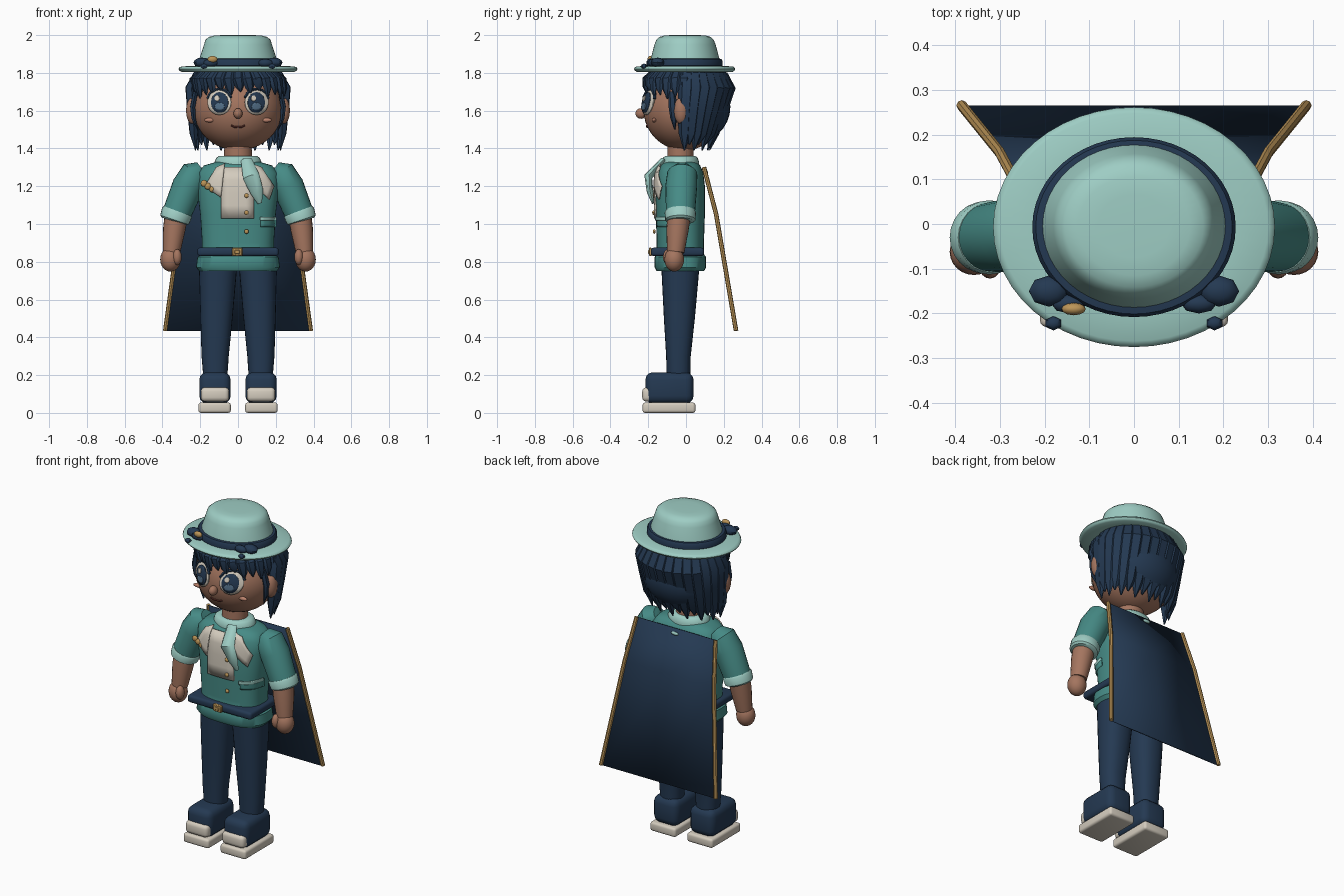
import bpy, bmesh, math
from mathutils import Vector

if "Cube" in bpy.data.objects:
    bpy.data.objects.remove(bpy.data.objects["Cube"])


def material(name, r, g, b):
    m = bpy.data.materials.new(name)
    lin = [((c / 255 + 0.055) / 1.055) ** 2.4 for c in (r, g, b)]
    m.diffuse_color = (*lin, 1)
    m.use_nodes = True
    m.node_tree.nodes["Principled BSDF"].inputs["Base Color"].default_value = m.diffuse_color
    return m


SKIN = material("skin", 164, 117, 95)
NAVY = material("navy", 36, 57, 82)
TEAL = material("teal", 70, 139, 134)
MINT = material("pale_teal", 158, 205, 196)
CREAM = material("cream", 212, 204, 190)
GOLD = material("gold", 188, 149, 88)
BLUSH = material("blush", 186, 130, 108)
MOUTH = material("mouth_brown", 105, 55, 48)
IRIS = material("iris_blue", 82, 110, 135)


def finish(name, bm, mat, angle=40):
    bmesh.ops.recalc_face_normals(bm, faces=bm.faces)
    me = bpy.data.meshes.new(name)
    bm.to_mesh(me)
    bm.free()
    me.shade_smooth()
    me.set_sharp_from_angle(angle=math.radians(angle))
    me.materials.append(mat)
    ob = bpy.data.objects.new(name, me)
    bpy.context.collection.objects.link(ob)
    return ob


def skin_rings(name, rings, mat):
    bm = bmesh.new()
    vs = [[bm.verts.new(p) for p in ring] for ring in rings]
    n = len(vs[0])
    for a, b in zip(vs, vs[1:]):
        for i in range(n):
            bm.faces.new((a[i], a[(i + 1) % n], b[(i + 1) % n], b[i]))
    bm.faces.new(vs[0])
    bm.faces.new(vs[-1])
    return finish(name, bm, mat)


def loft(name, rows, mat, n=32, e=2.0):
    """Stack of (x, y, z, rx, ry) superellipses."""
    def ring(cx, cy, z, rx, ry):
        out = []
        for i in range(n):
            a = math.tau * i / n
            c, s = math.cos(a), math.sin(a)
            out.append((cx + rx * math.copysign(abs(c) ** (2 / e), c),
                        cy + ry * math.copysign(abs(s) ** (2 / e), s), z))
        return out
    return skin_rings(name, [ring(*r) for r in rows], mat)


def tube(name, pts, mat, n=16, ref=(1, 0, 0), flat=1.0):
    """Tapered tube through (x, y, z, radius) points."""
    ps, rings = [Vector(p[:3]) for p in pts], []
    for i, p in enumerate(ps):
        t = (ps[min(i + 1, len(ps) - 1)] - ps[max(i - 1, 0)]).normalized()
        u = Vector(ref)
        u = (u - t * u.dot(t)).normalized()
        v = t.cross(u)
        rings.append([p + pts[i][3] * (u * math.cos(a) + v * flat * math.sin(a))
                      for a in (math.tau * k / n for k in range(n))])
    return skin_rings(name, rings, mat)


def ball(name, loc, rad, mat, seg=24, keep=None):
    bm = bmesh.new()
    bmesh.ops.create_uvsphere(bm, u_segments=seg, v_segments=max(6, seg // 2), radius=1)
    for v in bm.verts:
        v.co = Vector(c + k * r for c, k, r in zip(loc, v.co, rad))
    if keep:
        drop = [f for f in bm.faces if not keep(f.calc_center_median())]
        bmesh.ops.delete(bm, geom=drop, context='FACES')
    return finish(name, bm, mat)


def box(name, lo, hi, mat, bevel=0.0, seg=3):
    bm = bmesh.new()
    bmesh.ops.create_cube(bm, size=1)
    for v in bm.verts:
        v.co = Vector((a + b) / 2 + k * (b - a) for a, b, k in zip(lo, hi, v.co))
    if bevel:
        bmesh.ops.bevel(bm, geom=list(bm.edges), offset=bevel, segments=seg,
                        affect='EDGES', profile=0.5)
    return finish(name, bm, mat)


def decal(name, pts, surface, off, mat):
    """Thin plate: an x-z outline laid on a front surface."""
    bm = bmesh.new()
    bm.faces.new([bm.verts.new((x, 0, z)) for x, z in pts])
    bmesh.ops.triangulate(bm, faces=list(bm.faces))
    bmesh.ops.subdivide_edges(bm, edges=list(bm.edges), cuts=3, use_grid_fill=True)
    for v in bm.verts:
        v.co.y = surface(v.co.x, v.co.z) - off
    ob = finish(name, bm, mat)
    s = ob.modifiers.new("thickness", 'SOLIDIFY')
    s.thickness, s.offset = 0.008, 0
    return ob


def oval(cx, cz, rx, rz, n=20):
    return [(cx + rx * math.cos(math.tau * i / n), cz + rz * math.sin(math.tau * i / n))
            for i in range(n)]


# Jacket body
TE = 2.7
BODY = [(0, -.03, .75, .205, .125), (0, -.03, .77, .222, .136), (0, -.03, .825, .215, .136),
        (0, -.03, .84, .192, .125), (0, -.03, .9, .19, .125), (0, -.03, 1.05, .2, .13),
        (0, -.03, 1.2, .218, .13), (0, -.03, 1.27, .215, .122), (0, -.03, 1.31, .18, .105),
        (0, -.03, 1.33, .11, .08)]
loft("jacket", BODY, TEAL, 48, TE)


def chest(x, z):
    z = min(max(z, .75), 1.33)
    for a, b in zip(BODY, BODY[1:]):
        if a[2] <= z <= b[2]:
            t = (z - a[2]) / (b[2] - a[2])
            rx, ry = a[3] + t * (b[3] - a[3]), a[4] + t * (b[4] - a[4])
            return -.03 - ry * max(0, 1 - abs(x / rx) ** TE) ** (1 / TE)


# Shirt front, lapels, buttons, pocket and brooch
decal("shirt_front", [(-.09, 1.03), (.085, 1.03), (.085, 1.3), (-.09, 1.3)], chest, .006, CREAM)
decal("lapel_left", [(-.07, 1.32), (-.115, 1.3), (-.175, 1.2), (-.09, 1.14)], chest, .014, CREAM)
decal("lapel_right", [(.07, 1.32), (.125, 1.3), (.19, 1.2), (.165, 1.13), (.09, 1.2)], chest, .014, CREAM)
for z in (.96, 1.06, 1.15):
    ball("button", (.045, chest(.045, z) - .012, z), (.012, .008, .012), GOLD, 12)
decal("pocket", [(.12, .985), (.2, .985), (.2, 1.03), (.12, 1.03)], chest, .008, TEAL)
decal("pocket_flap", [(.117, 1.02), (.2, 1.02), (.2, 1.037), (.117, 1.037)], chest, .014, MINT)
for dx, dz in ((0, 0), (.025, -.015), (-.02, .015)):
    ball("brooch", (-.16 + dx, chest(-.16, 1.2) - .02, 1.2 + dz), (.018, .01, .018), GOLD, 12)

# Belt and buckle
box("belt", (-.215, -.185, .83), (.215, .095, .875), NAVY, .015)
box("buckle", (-.032, -.197, .83), (.024, -.18, .875), GOLD, .005, 1)
box("buckle_plate", (-.018, -.2, .842), (.01, -.19, .863), GOLD, .003, 1)

# Neck, collar and scarf tail
loft("neck", [(0, -.03, 1.3, .075, .07), (0, -.03, 1.43, .072, .068)], SKIN)
loft("collar", [(0, -.03, 1.3, .125, .1), (0, -.03, 1.325, .125, .1),
                (0, -.03, 1.35, .115, .092), (0, -.03, 1.36, .1, .08)], MINT)
tube("scarf_tail", [(.045, -.12, 1.34, .03), (.07, -.2, 1.25, .045),
                    (.1, -.19, 1.17, .035), (.115, -.175, 1.11, .012)], MINT, 8, flat=.5)

for s in (-1, 1):
    # Arms
    tube("sleeve", [(s * .19, -.02, 1.29, .045), (s * .225, -.02, 1.265, .08),
                    (s * .265, -.025, 1.2, .084), (s * .33, -.03, 1.04, .076)], TEAL, 24)
    tube("cuff", [(s * .32, -.03, 1.068, .078), (s * .323, -.03, 1.06, .083),
                  (s * .336, -.03, 1.022, .08), (s * .338, -.03, 1.015, .07)], MINT, 24)
    tube("forearm", [(s * .325, -.035, 1.06, .062), (s * .338, -.045, .97, .059),
                     (s * .352, -.055, .85, .046)], SKIN, 20)
    ball("hand", (s * .358, -.062, .812), (.054, .052, .064), SKIN)
    ball("thumb", (s * .322, -.095, .825), (.024, .027, .042), SKIN, 16)
    # Legs and shoes
    loft("trouser_leg", [(s * .12, -.04, .17, .062, .062), (s * .121, -.04, .3, .072, .065),
                         (s * .114, -.035, .5, .085, .082), (s * .106, -.03, .76, .1, .1)], NAVY, 28, 2.3)
    box("shoe", (s * .122 - .083, -.215, .05), (s * .122 + .083, .04, .215), NAVY, .04)
    box("toe_cap", (s * .122 - .075, -.232, .06), (s * .122 + .075, -.16, .135), CREAM, .022)
    box("sole", (s * .124 - .086, -.23, 0), (s * .124 + .086, .05, .055), CREAM, .014)

# Cape with trimmed edges
CAPE = [(.265, .095, 1.3), (.3, .16, 1.05), (.385, .265, .435)]
bm = bmesh.new()
rows = [[bm.verts.new((k * x, y, z)) for k in (-1, 0, 1)] for x, y, z in CAPE]
for a, b in zip(rows, rows[1:]):
    for i in range(2):
        bm.faces.new((a[i], a[i + 1], b[i + 1], b[i]))
cape = finish("cape", bm, NAVY)
cape.modifiers.new("thickness", 'SOLIDIFY').thickness = .008
for s in (-1, 1):
    tube("cape_trim", [(s * x, y, z, .012) for x, y, z in CAPE], GOLD, 8)
ball("cape_clasp", (0, .108, 1.275), (.025, .008, .01), MINT, 12)

# Head and face
HC, HR = (0, -.01, 1.605), (.235, .215, .215)
ball("head", HC, HR, SKIN, 40)


def face(x, z):
    return HC[1] - HR[1] * math.sqrt(max(0, 1 - (x / HR[0]) ** 2 - ((z - HC[2]) / HR[2]) ** 2))


ball("nose", (0, -.238, 1.585), (.024, .03, .028), SKIN, 16)
tube("mouth", [(x, face(x, z) - .001, z, .005) for x, z in
               ((-.036, 1.522), (-.018, 1.513), (0, 1.515), (.018, 1.513), (.036, 1.522))],
     MOUTH, 8, (0, 0, 1))
for s in (-1, 1):
    ball("ear", (s * .24, -.025, 1.6), (.035, .04, .072), SKIN, 20)
    decal("eye_white", oval(s * .098, 1.645, .062, .068), face, .008, CREAM)
    decal("iris", oval(s * .096, 1.643, .045, .054), face, .014, NAVY)
    decal("iris_glow", oval(s * .096, 1.622, .026, .02, 12), face, .019, IRIS)
    decal("eye_shine", oval(s * .096 - .014, 1.665, .013, .015, 12), face, .02, CREAM)
    lash = [(s * (.098 + .066 * math.cos(a)), 1.645 + .07 * math.sin(a))
            for a in (math.radians(15 + 24 * i) for i in range(7))]
    tube("upper_lash", [(x, face(x, z) - .012, z, .008) for x, z in lash], NAVY, 6, (0, 1, 0))
    ball("cheek", (s * .15, face(.15, 1.55) - .003, 1.55), (.03, .012, .012), BLUSH, 16)

# Hair cap, back locks, fringe and sideburns
ball("hair_cap", (0, .01, 1.62), (.245, .225, .205), NAVY, 32,
     lambda c: c.z > 1.755 or (c.y > .03 and c.z > 1.47))
COUNT = 17
for i in range(COUNT):
    a = math.radians(-4 + 188 * i / (COUNT - 1))
    c, s = math.cos(a), math.sin(a)
    dip = .03 * (i % 2)
    tube("hair_lock", [(.17 * c, .03 + .13 * s, 1.8, .02), (.215 * c, .02 + .18 * s, 1.785, .042),
                       (.25 * c, .02 + .215 * s, 1.72, .046), (.243 * c, .01 + .185 * s, 1.6, .042),
                       (.235 * c, .005 + .15 * s, 1.48, .034), (.225 * c, .125 * s, 1.39 + dip, .004)],
         NAVY, 6, (-s, c, 0), .7)
for i in range(15):
    a = math.radians(183 + 174 * i / 14)
    c, s = math.cos(a), math.sin(a)
    drop = (.02, 0, .03, .01)[i % 4] + .04 * abs(c) ** 3
    tube("fringe_lock", [(.2 * c, .18 * s, 1.8, .028), (.24 * c, .215 * s, 1.765, .034),
                         (.243 * c + .01, .217 * s, 1.735 - drop / 2, .024),
                         (.238 * c + .015, .21 * s, 1.71 - drop, .003)], NAVY, 6, (-s, c, 0), .6)
for s in (-1, 1):
    tube("sideburn", [(s * .225, -.075, 1.7, .02), (s * .24, -.07, 1.62, .022),
                      (s * .235, -.065, 1.56, .018), (s * .215, -.06, 1.5, .003)],
         NAVY, 6, (0, 1, 0), .7)

# Hat
loft("hat_brim", [(0, -.007, z, .315 * k, .268 * k) for z, k in
                  ((1.806, .7), (1.806, .95), (1.812, .985), (1.82, 1), (1.829, .985),
                   (1.834, .95), (1.838, .7))], MINT, 48)
loft("hat_crown", [(0, -.005, z, x, y) for z, x, y in
                   ((1.82, .218, .192), (1.87, .206, .183), (1.95, .18, .162), (1.975, .172, .152),
                    (1.99, .155, .136), (1.998, .125, .11), (2.0, .08, .07))], MINT, 48)
loft("hat_band", [(0, -.007, z, .224 * k, .198 * k) for z, k in
                  ((1.83, .98), (1.838, 1.015), (1.862, 1.015), (1.874, .98), (1.876, .9))], NAVY, 48)
for s in (-1, 1):
    ball("hat_bow", (s * .19, -.15, 1.855), (.045, .035, .026), NAVY, 8)
    ball("hat_bow_tail", (s * .145, -.178, 1.852), (.04, .022, .022), NAVY, 8)
    ball("hat_bow_knot", (s * .18, -.222, 1.835), (.02, .016, .014), NAVY, 6)
ball("hat_pin", (-.135, -.19, 1.872), (.027, .014, .018), GOLD, 12)
